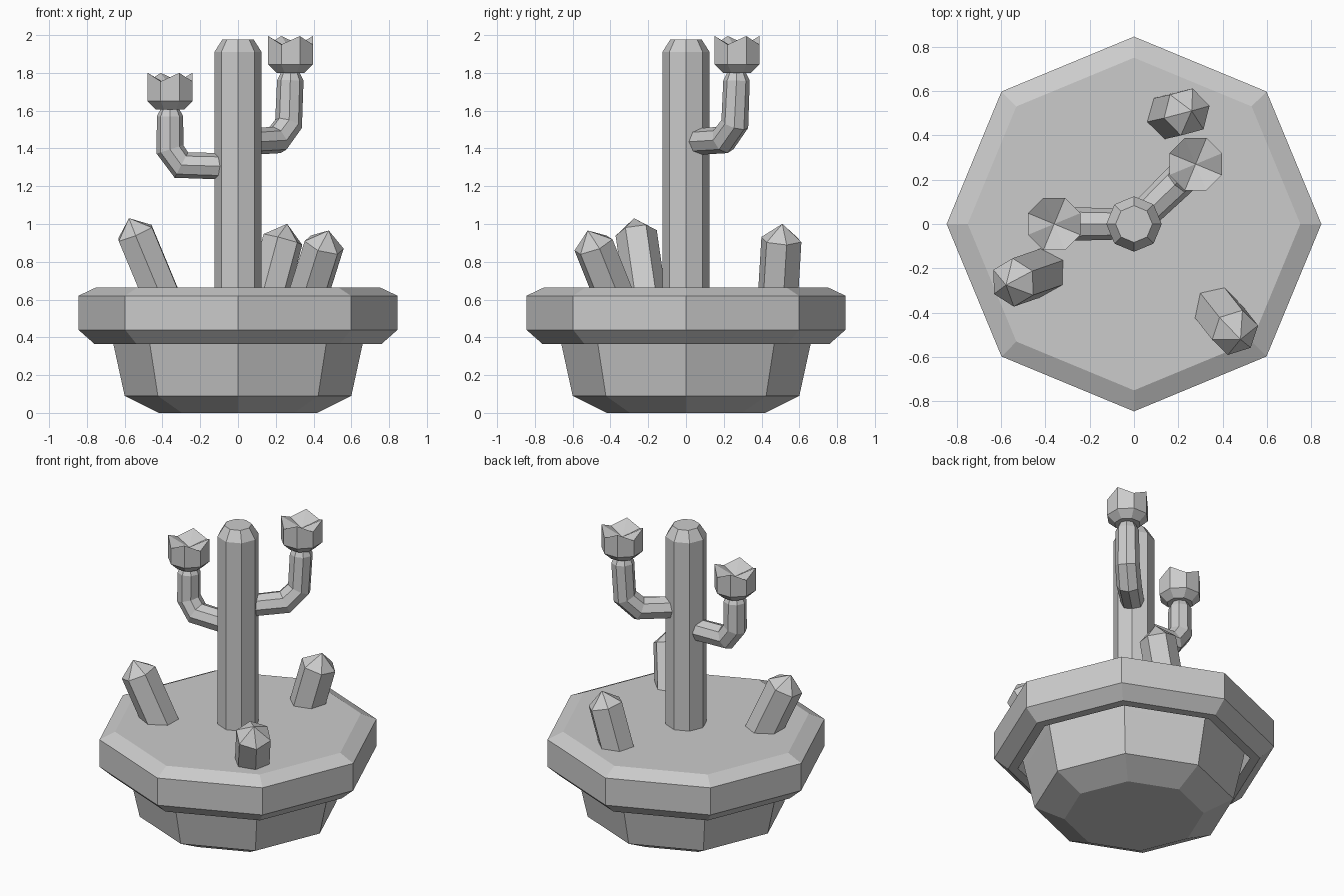
import bpy, bmesh
from math import sin, cos, pi, radians
from mathutils import Vector

if "Cube" in bpy.data.objects:
    bpy.data.objects.remove(bpy.data.objects["Cube"])

Z = Vector((0, 0, 1))


def finish(name, bm):
    bmesh.ops.recalc_face_normals(bm, faces=bm.faces)
    mesh = bpy.data.meshes.new(name)
    bm.to_mesh(mesh)
    bm.free()
    obj = bpy.data.objects.new(name, mesh)
    bpy.context.collection.objects.link(obj)
    return obj


def sweep(name, points, radii, sides=8, phase=0, axis=None):
    """Flat-sided tube through points; axis fixes the ring direction."""
    pts = [Vector(p) for p in points]
    bm = bmesh.new()
    rings = []
    for i, (p, r) in enumerate(zip(pts, radii)):
        if axis:
            d = axis
        else:
            before = (p - pts[i - 1]).normalized() if i else Vector()
            after = (pts[i + 1] - p).normalized() if i < len(pts) - 1 else Vector()
            d = (before + after).normalized()
        q = Z.rotation_difference(d)
        ring = []
        for k in range(sides):
            a = phase + 2 * pi * k / sides
            ring.append(bm.verts.new(p + q @ Vector((r * cos(a), r * sin(a), 0))))
        rings.append(ring)
    for a, b in zip(rings, rings[1:]):
        for k in range(sides):
            n = (k + 1) % sides
            bm.faces.new((a[k], a[n], b[n], b[k]))
    bm.faces.new(rings[0])
    bm.faces.new(rings[-1])
    return finish(name, bm)


def lathe(name, profile):
    return sweep(name, [(0, 0, z) for r, z in profile],
                 [r for r, z in profile], axis=Z)


def arm(name, angle, path):
    """Bent arm given as (distance from trunk axis, height) points."""
    a = radians(angle)
    pts = [(s * cos(a), s * sin(a), z) for s, z in path]
    sweep(name, pts, (.07, .076, .074, .07, .048))


def flower(name, x, y, z):
    """Faceted cup with four raised petal tips and a sunken middle."""
    bm = bmesh.new()
    rings = []
    for r, h, tip in ((.08, 0, 0), (.128, .045, 0), (.128, .15, .045)):
        ring = []
        for k in range(8):
            a = pi / 8 + k * pi / 4
            dz = tip if k % 2 == 0 else 0
            ring.append(bm.verts.new((x + r * cos(a), y + r * sin(a), z + h + dz)))
        rings.append(ring)
    centre = bm.verts.new((x, y, z + .125))
    for k in range(8):
        n = (k + 1) % 8
        for a, b in zip(rings, rings[1:]):
            bm.faces.new((a[k], a[n], b[n], b[k]))
        bm.faces.new((rings[-1][k], rings[-1][n], centre))
    bm.faces.new(rings[0])
    finish(name, bm)


def crystal(name, base, tip, phase):
    """Leaning six-sided prism with a pointed end."""
    base, tip = Vector(base), Vector(tip)
    d = (tip - base).normalized()
    sweep(name, (base - d * .08, tip - d * .085, tip), (.11, .11, .001),
          6, radians(phase))


# Pot: tapered body and hollow overhanging rim closed by the soil
lathe("pot_body", ((.42, 0), (.60, .09), (.66, .365), (.695, .56)))
lathe("pot_rim", ((.70, .60), (.70, .365), (.76, .365), (.845, .44),
                  (.845, .62), (.75, .665)))

# Cactus trunk and two arms
lathe("trunk", ((.125, .62), (.125, 1.91), (.083, 1.977)))
arm("left_arm", 180, ((.06, 1.305), (.30, 1.312), (.36, 1.395), (.36, 1.57), (.36, 1.61)))
arm("right_arm", 44, ((.06, 1.435), (.285, 1.445), (.372, 1.53), (.385, 1.76), (.385, 1.805)))

# Flowers on the arm ends
flower("left_flower", -.36, 0, 1.605)
flower("right_flower", .278, .27, 1.80)

# Crystals leaning out of the soil
crystal("left_crystal", (-.425, -.222, .665), (-.577, -.275, 1.03), 30)
crystal("back_crystal", (.17, .49, .665), (.26, .51, 1.0), 15)
crystal("right_crystal", (.385, -.40, .665), (.48, -.52, .965), 15)
